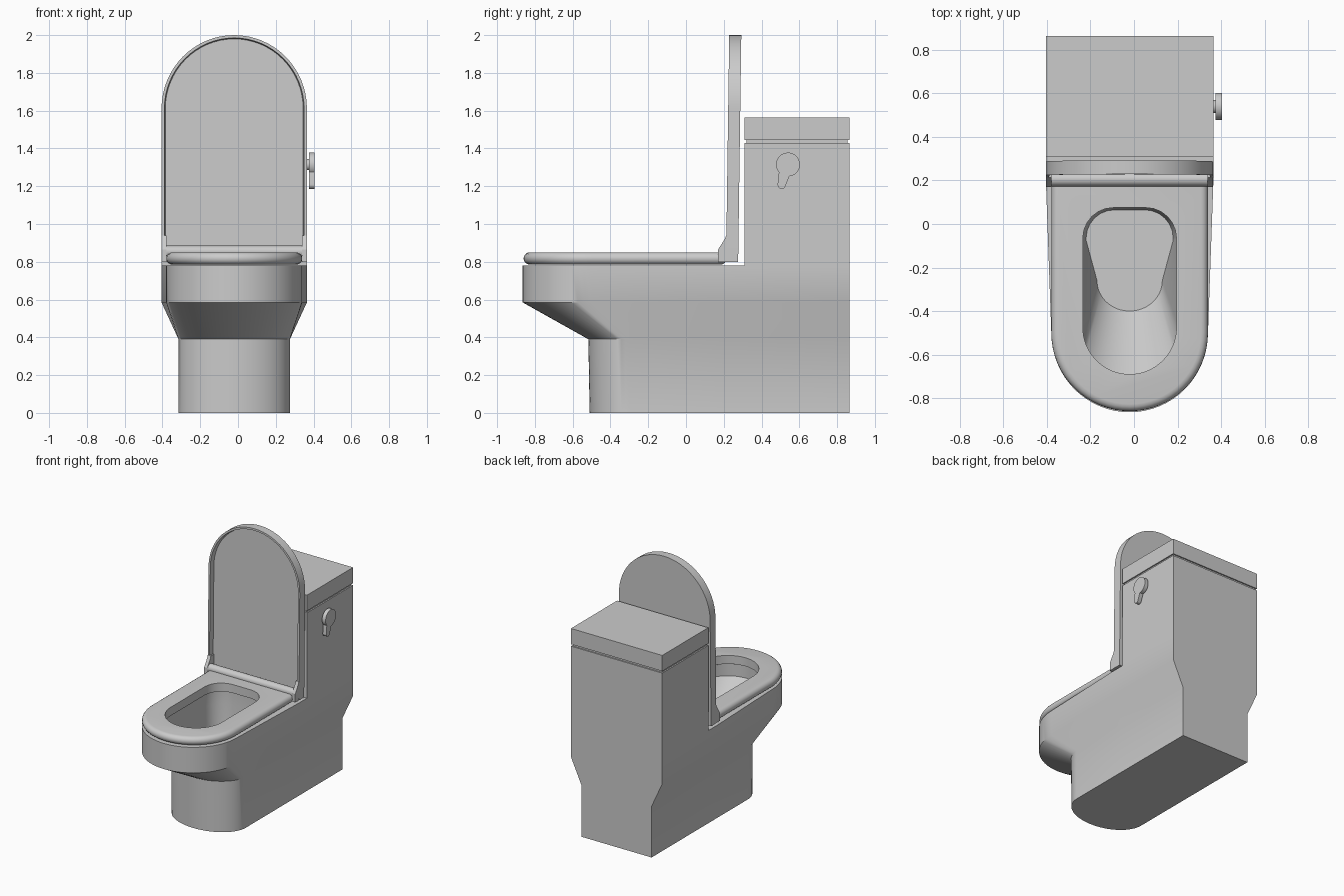
import bpy, bmesh, math
from mathutils import Vector, Matrix

if "Cube" in bpy.data.objects:
    bpy.data.objects.remove(bpy.data.objects["Cube"])

CX = -0.02  # centre line of the body (the flush lever offsets the bounds)


def outline(hb, hf, yb, ya, yf, r=0.0, n=32):
    """U-shaped outline: back half-width, front half-width, back y, arc start y, front y, back corner radius."""
    right = []
    for i in range(7):
        a = math.pi / 2 * (1 - i / 6)
        right.append((hb - r + r * math.cos(a), yb - r + r * math.sin(a)))
    # straight side, tapering from back width to front width
    ys = min(yb - r - 0.01, 0.2)
    right.append((hb, ys))
    for i in range(n // 2 + 1):
        a = math.pi / 2 * i / (n // 2)
        right.append((hf * math.cos(a), ya - (ya - yf) * math.sin(a)))
    left = [(-x, y) for x, y in reversed(right[:-1])]
    return right + left


def finish(name, bm, smooth=True):
    bmesh.ops.remove_doubles(bm, verts=bm.verts, dist=1e-5)
    bmesh.ops.recalc_face_normals(bm, faces=bm.faces)
    me = bpy.data.meshes.new(name)
    bm.to_mesh(me)
    bm.free()
    ob = bpy.data.objects.new(name, me)
    bpy.context.collection.objects.link(ob)
    if smooth:
        shade(ob)
    return ob


def shade(ob):
    bpy.ops.object.select_all(action='DESELECT')
    ob.select_set(True)
    bpy.context.view_layer.objects.active = ob
    bpy.ops.object.shade_smooth_by_angle(angle=math.radians(30))


def loft(name, rings):
    """Skin a list of equal-length 3D rings and cap both ends."""
    bm = bmesh.new()
    vs = [[bm.verts.new(p) for p in ring] for ring in rings]
    for a, b in zip(vs, vs[1:]):
        for i in range(len(a)):
            j = (i + 1) % len(a)
            bm.faces.new((a[i], a[j], b[j], b[i]))
    bm.faces.new(vs[0])
    bm.faces.new(vs[-1])
    return finish(name, bm)


def level(z, *args):
    return [(CX + x, y, z) for x, y in outline(*args)]


def box(name, x0, x1, y0, y1, z0, z1):
    return loft(name, [[(x0, y0, z), (x1, y0, z), (x1, y1, z), (x0, y1, z)] for z in (z0, z1)])


def prism_x(name, pts, x0, x1):
    """Extrude a (y, z) profile along x."""
    return loft(name, [[(x, y, z) for y, z in pts] for x in (x0, x1)])


def circle(y, z, r, n=32, a0=0.0, a1=2 * math.pi):
    return [(y + r * math.cos(a0 + (a1 - a0) * i / n), z + r * math.sin(a0 + (a1 - a0) * i / n)) for i in range(n)]


def cut(ob, cutter):
    m = ob.modifiers.new("cut", 'BOOLEAN')
    m.operation = 'DIFFERENCE'
    m.solver = 'EXACT'
    m.object = cutter
    bpy.ops.object.select_all(action='DESELECT')
    ob.select_set(True)
    bpy.context.view_layer.objects.active = ob
    bpy.ops.object.modifier_apply(modifier=m.name)
    bpy.data.objects.remove(cutter)
    shade(ob)


# pedestal and bowl body
body = loft("bowl_body", [
    level(0.0, 0.295, 0.295, 0.865, -0.30, -0.51),
    level(0.39, 0.295, 0.295, 0.865, -0.30, -0.517),
    level(0.585, 0.385, 0.36, 0.865, -0.50, -0.865),
    level(0.78, 0.385, 0.36, 0.865, -0.50, -0.865)])
cut(body, loft("bowl_cutter", [
    level(0.42, 0.20, 0.15, 0.065, -0.26, -0.40, 0.13),
    level(0.69, 0.225, 0.225, 0.085, -0.475, -0.70, 0.14),
    level(0.85, 0.225, 0.225, 0.085, -0.475, -0.70, 0.14)]))

# seat ring with rounded outer edge
R = 0.0325
rings = []
for i in range(9):
    a = -math.pi / 2 + math.pi * i / 8
    d = R * (1 - math.cos(a))
    rings.append(level(0.8175 + R * math.sin(a), 0.36 - d, 0.36 - d, 0.215 - d, -0.50, -0.86 + d))
seat = loft("seat", rings)
cut(seat, loft("seat_cutter", [
    level(z, 0.215, 0.215, 0.075, -0.475, -0.69, 0.14) for z in (0.7, 0.95)]))

# tank, shadow gap and tank lid
box("tank", CX - 0.385, CX + 0.385, 0.31, 0.865, 0.78, 1.43)
box("tank_gap", CX - 0.375, CX + 0.375, 0.32, 0.855, 1.43, 1.445)
box("tank_lid", CX - 0.385, CX + 0.385, 0.31, 0.865, 1.445, 1.565)


# raised seat cover: shallow tray standing upright with a slight lean
def upright(y, d):
    return [(CX + x, y + 0.014 * (-v - 0.94), -v)
            for x, v in outline(0.385 - d, 0.385 - d, -0.80 - d, -1.61, -2.0 + d)]


loft("seat_cover", [upright(0.278, 0), upright(0.214, 0), upright(0.214, 0.015), upright(0.25, 0.02)])

# hinge bar and hinge arms
prism_x("hinge_bar", circle(0.205, 0.853, 0.032), CX - 0.36, CX + 0.36)
arm = [(0.17, 0.80), (0.262, 0.80), (0.262, 0.94), (0.213, 0.94), (0.205, 0.92), (0.17, 0.865)]
for side, name in ((-1, "left_hinge_arm"), (1, "right_hinge_arm")):
    prism_x(name, arm, CX + side * 0.358, CX + side * 0.384)

# flush lever: round knob with a tapered tail, on a spindle
c, tip = Vector((0.54, 1.315)), Vector((0.507, 1.208))
ang = math.atan2(tip.y - c.y, tip.x - c.x)
knob = circle(c.x, c.y, 0.063, 32, ang + 0.4, ang + 2 * math.pi - 0.4)
tail = circle(tip.x, tip.y, 0.022, 10, ang - 1.4, ang + 1.4)
prism_x("flush_lever", knob + tail, 0.375, 0.405)
prism_x("flush_spindle", circle(c.x, c.y, 0.03, 20), 0.355, 0.38)
